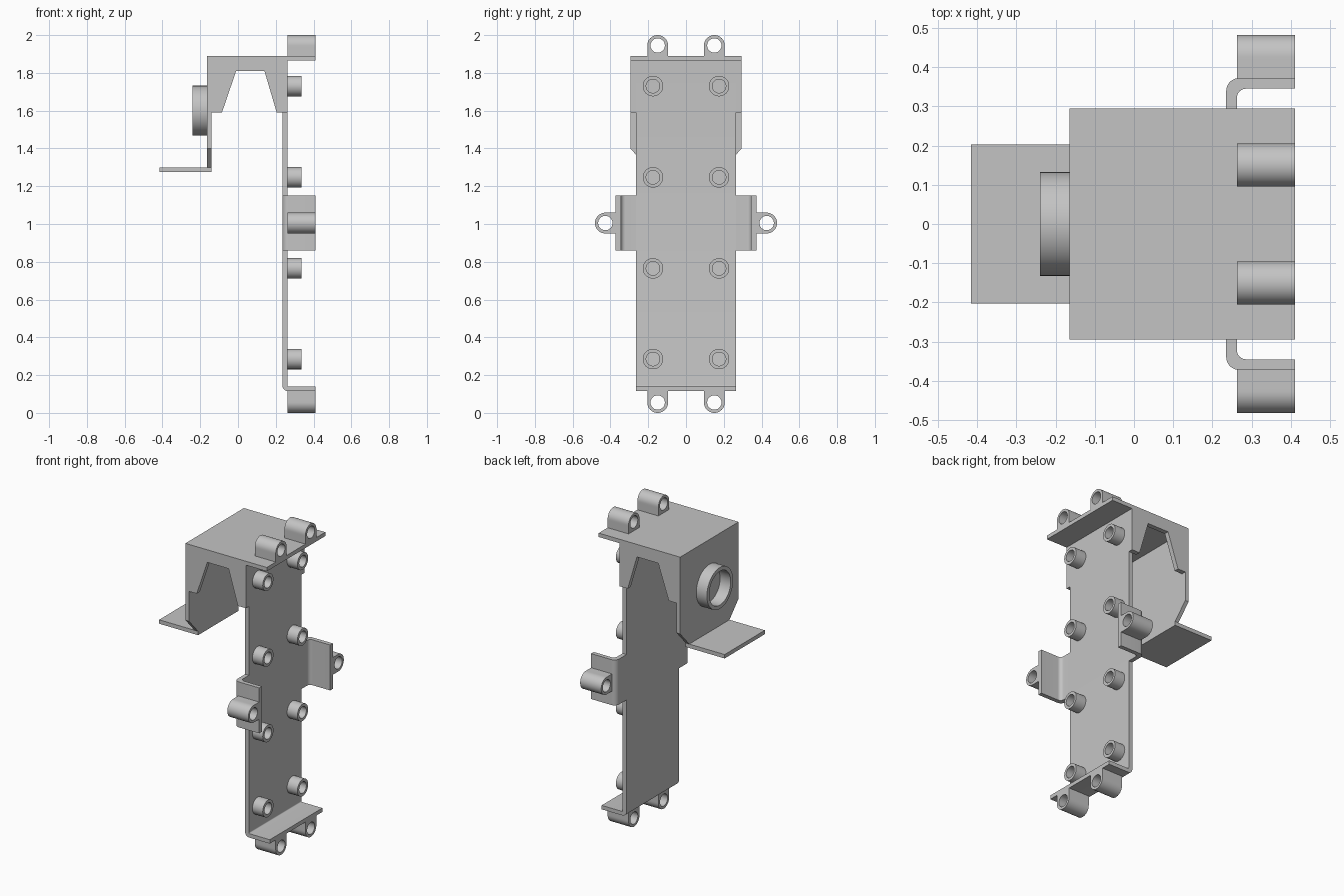
import bpy
import bmesh
import math

if "Cube" in bpy.data.objects:
    bpy.data.objects.remove(bpy.data.objects["Cube"], do_unlink=True)

# Single grey finish
grey = bpy.data.materials.new("plain_grey")
grey.use_nodes = True
grey.diffuse_color = (0.55, 0.55, 0.55, 1)
grey.node_tree.nodes["Principled BSDF"].inputs["Base Color"].default_value = (0.55, 0.55, 0.55, 1)


def finish(name, bm):
    bmesh.ops.recalc_face_normals(bm, faces=bm.faces)
    for f in bm.faces:
        f.smooth = True
    for e in bm.edges:
        e.smooth = e.calc_face_angle(0) < math.radians(30)
    mesh = bpy.data.meshes.new(name)
    bm.to_mesh(mesh)
    bm.free()
    mesh.materials.append(grey)
    obj = bpy.data.objects.new(name, mesh)
    bpy.context.collection.objects.link(obj)
    return obj


def place(axis, p, h):
    """Put a 2D profile point at height h along the extrusion axis."""
    return {"x": (h, p[0], p[1]), "y": (p[0], h, p[1]), "z": (p[0], p[1], h)}[axis]


def prism(name, axis, outline, a, b):
    bm = bmesh.new()
    low, high = ([bm.verts.new(place(axis, p, h)) for p in outline] for h in (a, b))
    bm.faces.new(low)
    bm.faces.new(high)
    for i in range(len(outline)):
        bm.faces.new((low[i - 1], low[i], high[i], high[i - 1]))
    return finish(name, bm)


def rect(u0, u1, v0, v1):
    return [(u0, v0), (u1, v0), (u1, v1), (u0, v1)]


def arc(cu, cv, r, start, end, steps=8):
    angles = [math.radians(start + (end - start) * i / steps) for i in range(steps + 1)]
    return [(cu + r * math.cos(t), cv + r * math.sin(t)) for t in angles]


def tube(name, y, z, x0, x1, r_out, r_in, foot=0, turn=0, n=48):
    """Hollow cylinder along x; a foot squares off its lower half into a lug."""
    bm = bmesh.new()
    loops = []
    c, s = math.cos(turn), math.sin(turn)
    for x, r, outer in ((x0, r_out, True), (x1, r_out, True), (x1, r_in, False), (x0, r_in, False)):
        loop = []
        for i in range(n):
            t = 2 * math.pi * i / n
            u, v = math.cos(t), math.sin(t)
            if outer and foot and v < 0:
                k = max(abs(u), abs(v))
                u, v = u / k, v / k * foot / r
            u, v = u * r, v * r
            loop.append(bm.verts.new((x, y + c * u - s * v, z + s * u + c * v)))
        loops.append(loop)
    for j in range(4):
        p, q = loops[j - 1], loops[j]
        for i in range(n):
            bm.faces.new((p[i - 1], p[i], q[i], q[i - 1]))
    return finish(name, bm)


BACK, FACE, EDGE = 0.235, 0.262, 0.41   # main sheet faces and flange ends along x
HALF, WIDE = 0.265, 0.295               # half widths of sheet and hood

# Main sheet with the bent bottom flange
sheet = [(BACK, 1.865)] + arc(BACK + 0.03, 0.145, 0.03, 180, 270)
sheet += [(EDGE, 0.115), (EDGE, 0.14)] + arc(FACE + 0.006, 0.146, 0.006, 270, 180, 4)
sheet += [(FACE, 1.865)]
prism("main_sheet", "y", sheet, -HALF, HALF)

# Hood: roof, notched side walls, chamfered front plate and its shelf
prism("hood_roof", "z", rect(-0.165, EDGE, -WIDE, WIDE), 1.865, 1.89)
wall = [(-0.14, 1.865), (-0.14, 1.59), (-0.085, 1.59), (-0.01, 1.81),
        (0.14, 1.81), (0.205, 1.59), (FACE, 1.59), (FACE, 1.865)]
prism("hood_wall_left", "y", wall, HALF, WIDE)
prism("hood_wall_right", "y", wall, -WIDE, -HALF)
plate = [(-WIDE, 1.865), (-WIDE, 1.4), (-0.203, 1.3), (0.203, 1.3), (WIDE, 1.4), (WIDE, 1.865)]
prism("hood_end_plate", "x", plate, -0.165, -0.14)
prism("hood_shelf", "z", rect(-0.415, -0.14, -0.203, 0.203), 1.275, 1.3)
tube("hood_ring", 0, 1.6, -0.24, -0.165, 0.132, 0.108, n=64)

# Bent side tabs with a lug on each
tab = [(BACK, HALF)] + arc(BACK + 0.033, 0.372 - 0.033, 0.033, 180, 90)
tab += [(EDGE, 0.372), (EDGE, 0.345)] + arc(FACE + 0.024, 0.345 - 0.024, 0.024, 90, 180)
tab += [(FACE, HALF)]
for side, label in ((1, "left"), (-1, "right")):
    prism("side_tab_" + label, "z", [(x, side * y) for x, y in tab], 0.86, 1.15)
    tube("side_lug_" + label, side * 0.427, 1.005, FACE, EDGE, 0.055, 0.038, 0.056, -side * math.pi / 2)

    # Top and bottom lugs
    tube("top_lug_" + label, side * 0.15, 1.945, FACE, EDGE, 0.055, 0.038, 0.056)
    tube("bottom_lug_" + label, side * 0.15, 0.055, FACE, EDGE, 0.055, 0.038, 0.061, math.pi)

    # Column of round spacers on the sheet
    for i, z in enumerate((0.285, 0.765, 1.247, 1.73)):
        tube(f"spacer_{label}_{i + 1}", side * 0.175, z, FACE, 0.335, 0.054, 0.036)
